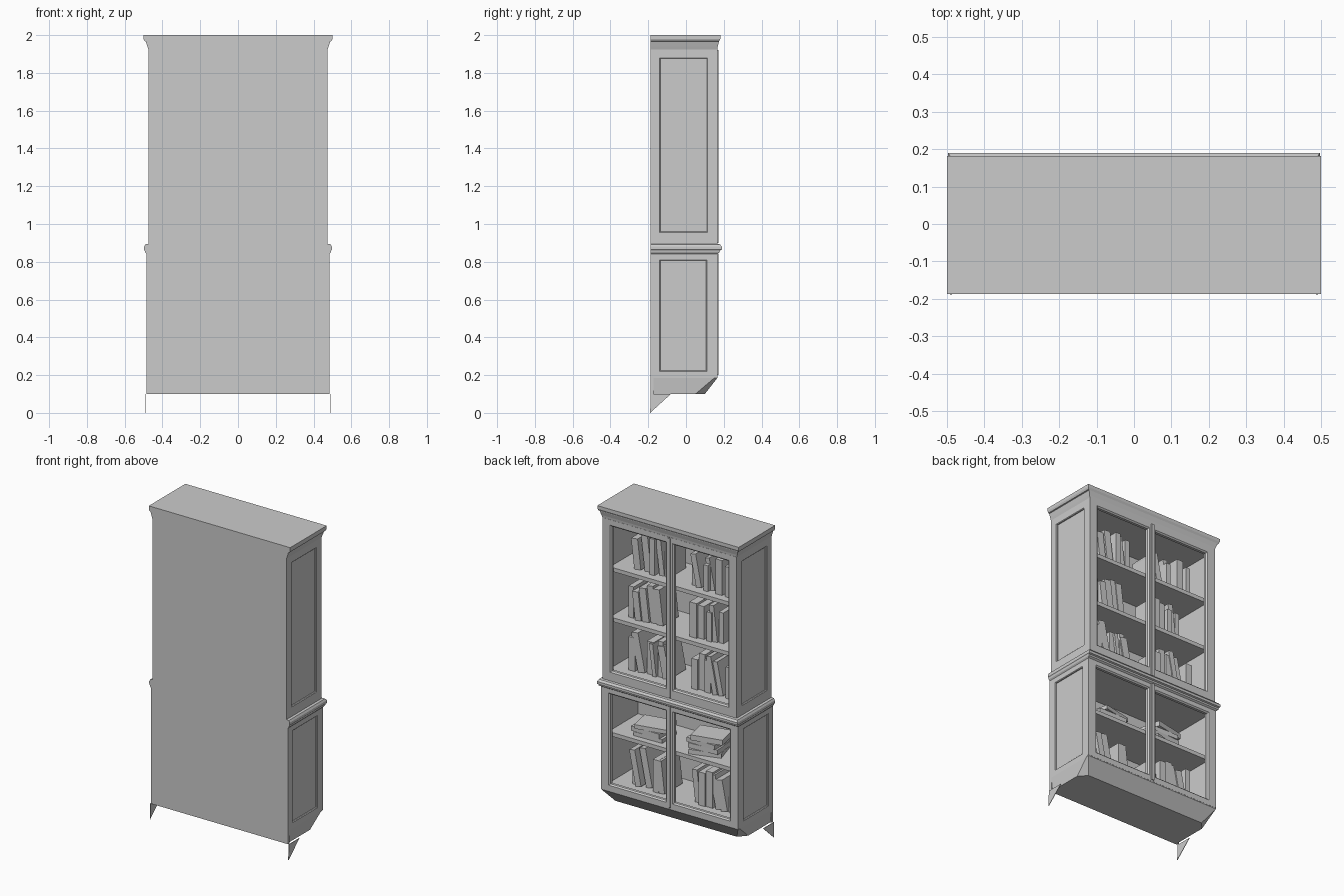
import bpy, bmesh, math, random
from mathutils import Matrix, Vector

if "Cube" in bpy.data.objects:
    bpy.data.objects.remove(bpy.data.objects["Cube"])

random.seed(4)
BACK = -0.187


def finish(name, bm):
    bmesh.ops.recalc_face_normals(bm, faces=bm.faces)
    me = bpy.data.meshes.new(name)
    bm.to_mesh(me)
    bm.free()
    ob = bpy.data.objects.new(name, me)
    bpy.context.collection.objects.link(ob)
    return ob


def box(name, x, y, z):
    bm = bmesh.new()
    size = Vector((x[1] - x[0], y[1] - y[0], z[1] - z[0]))
    mid = Vector((sum(x) / 2, sum(y) / 2, sum(z) / 2))
    bmesh.ops.create_cube(bm, size=1, matrix=Matrix.Translation(mid) @ Matrix.Diagonal((*size, 1)))
    return finish(name, bm)


def loft(name, rings):
    """Skin equal-length point loops and cap both ends."""
    bm = bmesh.new()
    loops = [[bm.verts.new(p) for p in r] for r in rings]
    n = len(loops[0])
    for a, b in zip(loops, loops[1:]):
        for i in range(n):
            bm.faces.new((a[i], a[(i + 1) % n], b[(i + 1) % n], b[i]))
    bm.faces.new(loops[0])
    bm.faces.new(loops[-1])
    return finish(name, bm)


def moulding(name, profile):
    """Profile of (half width, front y, z); the back stays flat."""
    return loft(name, [[(-x, BACK, z), (x, BACK, z), (x, y, z), (-x, y, z)] for x, y, z in profile])


def frame(name, u, v, iu, iv, depth, place, bevel=0.008):
    """Rectangular frame with a bevelled inner edge; place(u, v, d) gives the 3D point."""
    def ring(a, b, d):
        return [place(*p, d) for p in ((a[0], b[0]), (a[1], b[0]), (a[1], b[1]), (a[0], b[1]))]
    iu2 = (iu[0] + bevel, iu[1] - bevel)
    iv2 = (iv[0] + bevel, iv[1] - bevel)
    rings = [ring(u, v, 0), ring(u, v, depth), ring(iu, iv, depth), ring(iu2, iv2, depth - bevel), ring(iu2, iv2, 0)]
    bm = bmesh.new()
    loops = [[bm.verts.new(p) for p in r] for r in rings]
    for k in range(5):
        a, b = loops[k], loops[(k + 1) % 5]
        for i in range(4):
            j = (i + 1) % 4
            bm.faces.new((a[i], a[j], b[j], b[i]))
    return finish(name, bm)


# Back panels
box("upper_back", (-0.475, 0.475), (BACK, -0.172), (0.88, 1.93))
box("lower_back", (-0.485, 0.485), (BACK, -0.172), (0.10, 0.86))

# Crown and waist mouldings
moulding("crown", [(0.475, 0.160, 1.905), (0.475, 0.166, 1.925), (0.480, 0.168, 1.94), (0.488, 0.175, 1.966),
                   (0.495, 0.175, 1.968), (0.5, 0.182, 1.98), (0.5, 0.182, 2.0)])
moulding("waist", [(0.485, 0.166, 0.842), (0.492, 0.178, 0.85), (0.494, 0.180, 0.86),
                   (0.497, 0.19, 0.864), (0.497, 0.19, 0.88), (0.49, 0.18, 0.892), (0.475, 0.166, 0.895)])

# Panelled sides and door frames, left and right
for s, side in ((1, "right"), (-1, "left")):
    for part, w, z, zi, yi in (("upper", 0.475, (0.89, 1.92), (0.955, 1.88), (-0.14, 0.115)),
                               ("lower", 0.485, (0.19, 0.85), (0.22, 0.81), (-0.14, 0.11))):
        box(f"{part}_{side}_panel", sorted((s * (w - 0.025), s * (w - 0.010))), (-0.175, 0.145), z)
        frame(f"{part}_{side}_frame", (BACK, 0.147), z, yi, zi, 0.012,
              lambda y, h, d, w=w: (s * (w - 0.012 + d), y, h), 0.004)
    for part, w, z, zi in (("upper", 0.475, (0.893, 1.925), (0.95, 1.89)),
                           ("lower", 0.485, (0.19, 0.85), (0.225, 0.815))):
        frame(f"{part}_{side}_door", (0.002, w), z, (0.022, w - 0.055), zi, 0.025,
              lambda x, h, d: (s * x, 0.142 + d, h))
    # Torn corner brackets under the back
    loft(f"back_foot_{side}", [[(s * x, BACK, 0.1), (s * x, -0.08, 0.1), (s * x, -0.19, 0.0)]
                               for x in (0.488, 0.491)])

# Centre beads covering the door joints
box("upper_bead", (-0.009, 0.009), (0.16, 0.173), (0.90, 1.92))
box("lower_bead", (-0.009, 0.009), (0.16, 0.173), (0.20, 0.845))

# Shelves and inner floors
for name, w, z, t in (("cabinet_ceiling", 0.452, 1.915, 0.02), ("shelf_top", 0.452, 1.60, 0.025),
                      ("shelf_middle", 0.452, 1.28, 0.025), ("upper_floor", 0.452, 0.95, 0.06),
                      ("lower_ceiling", 0.462, 0.845, 0.02), ("lower_shelf", 0.462, 0.545, 0.025),
                      ("lower_floor", 0.462, 0.215, 0.025)):
    box(name, (-w, w), (-0.174, 0.125 if "shelf" in name else 0.143), (z - t, z))

# Base tapering in at the front and the front corners
loft("base", [[(-x, BACK, z), (x, BACK, z), (x, ym, z), (xf, yf, z), (-xf, yf, z), (-x, ym, z)]
              for x, xf, ym, yf, z in ((0.485, 0.484, 0.15, 0.166, 0.20), (0.485, 0.484, 0.15, 0.166, 0.185),
                                       (0.475, 0.43, 0.05, 0.10, 0.10))])


def upright_book(x, z, t, d, h, lean, front):
    ob = box("book", (0, t), (front - d, front), (0, h))
    ob.rotation_euler.y = lean
    ob.location = (x, 0, z + max(0, math.sin(lean) * t))
    return ob


def book_row(x0, x1, z, hmin, hmax):
    x = x0
    while x < x1 - 0.05:
        t = random.uniform(0.025, 0.05)
        lean = random.choice((0, 0, 0.12, 0.2))
        h = random.uniform(hmin, hmax)
        if x + t + math.sin(lean) * h > x1:
            lean = 0
        upright_book(x, z, t, random.uniform(0.15, 0.19), h, lean, random.uniform(0.05, 0.08))
        x += t / math.cos(lean) + random.choice((0.002, 0.002, 0.02))


# Upright books: (start, end, shelf height, shortest, tallest)
for row in ((0.08, 0.37, 1.60, 0.19, 0.24), (-0.36, -0.06, 1.60, 0.16, 0.23),
            (0.12, 0.40, 1.28, 0.18, 0.25), (-0.30, -0.06, 1.28, 0.18, 0.23),
            (0.07, 0.36, 0.95, 0.19, 0.25), (-0.38, -0.07, 0.95, 0.18, 0.24),
            (0.10, 0.41, 0.215, 0.20, 0.25), (-0.38, -0.05, 0.215, 0.19, 0.25)):
    book_row(*row)

# Flat stacks on the lower shelf
for cx, count in ((0.22, 3), (-0.18, 4)):
    z = 0.545
    for i in range(count):
        h = random.uniform(0.025, 0.035)
        ob = box("stacked_book", (-0.10, 0.10), (-0.075, 0.075), (0, h))
        ob.location = (cx + random.uniform(-0.02, 0.02), 0.01, z)
        ob.rotation_euler.z = random.uniform(-0.3, 0.3)
        z += h
